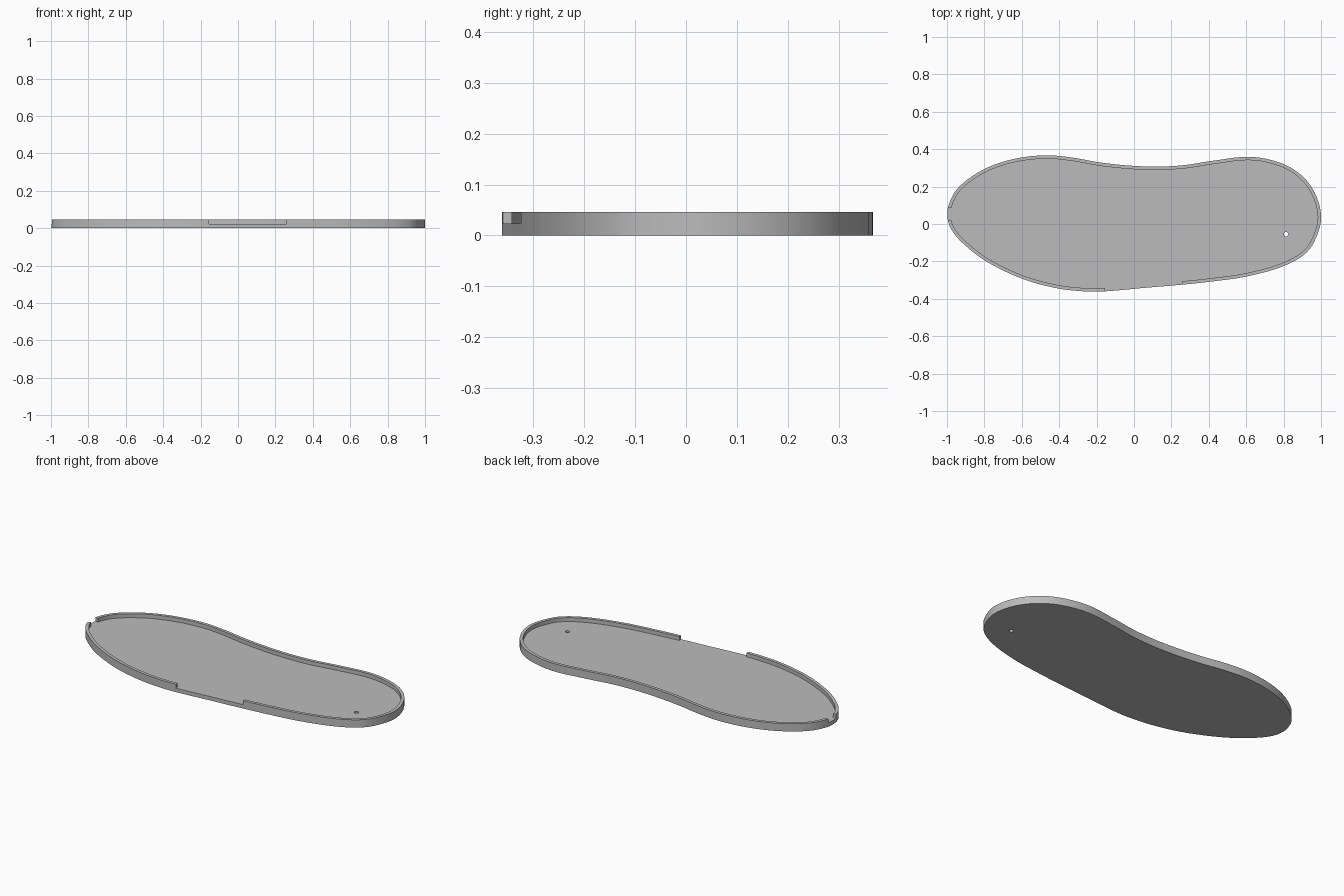
import bpy
import math
from mathutils import Vector
from mathutils.geometry import interpolate_bezier

HEIGHT, FLOOR, WALL = 0.046, 0.023, 0.018
STEPS = 8

cube = bpy.data.objects.get("Cube")
if cube:
    bpy.data.objects.remove(cube)

grey = bpy.data.materials.new("grey")
grey.use_nodes = True
grey.diffuse_color = (0.5, 0.5, 0.5, 1)
grey.node_tree.nodes["Principled BSDF"].inputs["Base Color"].default_value = grey.diffuse_color

# Sole outline, clockwise from the upper side of the toe notch
outline = [Vector(p) for p in (
    (-.994, .09), (-.955, .175), (-.88, .245), (-.76, .312), (-.61, .354), (-.46, .367),
    (-.33, .355), (-.18, .329), (-.02, .312), (.13, .307), (.27, .315), (.42, .338),
    (.62, .359), (.78, .328), (.89, .265), (.965, .17), (1, .05), (.983, -.05),
    (.925, -.15), (.8, -.225), (.6, -.281), (.42, -.307), (.26, -.324),
    (.05, -.342), (-.155, -.36), (-.27, -.36), (-.42, -.342), (-.6, -.292),
    (-.79, -.2), (-.91, -.108), (-.97, -.04), (-.995, .02))]
count = len(outline)
SIDE_GAP = (22 * STEPS, 24 * STEPS)   # long opening along the front side
TOE_GAP = ((count - 1) * STEPS, count * STEPS)


def smooth_loop(points):
    """Bezier-smoothed closed loop through the points."""
    n = len(points)
    tangents = [(points[(i + 1) % n] - points[i - 1]).normalized() for i in range(n)]
    result = []
    for i in range(n):
        a, b = points[i], points[(i + 1) % n]
        reach = (b - a).length / 3
        span = interpolate_bezier(a, a + tangents[i] * reach,
                                  b - tangents[(i + 1) % n] * reach, b, STEPS + 1)
        result += [Vector(p[:2]) for p in span[:-1]]
    return result


def plate(name, loops, low, high):
    """Solid plate from filled 2D loops; inner loops become holes."""
    curve = bpy.data.curves.new(name, "CURVE")
    curve.dimensions = "2D"
    curve.fill_mode = "BOTH"
    curve.extrude = (high - low) / 2
    for loop in loops:
        spline = curve.splines.new("POLY")
        spline.points.add(len(loop) - 1)
        for point, co in zip(spline.points, loop):
            point.co = (co.x, co.y, 0, 1)
        spline.use_cyclic_u = True
    obj = bpy.data.objects.new(name, curve)
    bpy.context.collection.objects.link(obj)
    obj.location.z = (low + high) / 2
    bpy.ops.object.select_all(action="DESELECT")
    obj.select_set(True)
    bpy.context.view_layer.objects.active = obj
    bpy.ops.object.convert(target="MESH")
    obj = bpy.context.object
    # Weld the caps to the sides
    bpy.ops.object.mode_set(mode="EDIT")
    bpy.ops.mesh.select_all(action="SELECT")
    bpy.ops.mesh.remove_doubles(threshold=0.00005)
    bpy.ops.mesh.normals_make_consistent(inside=False)
    bpy.ops.object.mode_set(mode="OBJECT")
    return obj


edge = smooth_loop(outline)
total = len(edge)

# Recess follows the rim inside, and runs out past the edge at the two openings
recess = []
for i, point in enumerate(edge):
    along = (edge[(i + 1) % total] - edge[i - 1]).normalized()
    inward = Vector((along.y, -along.x))
    inner, outer = point + inward * WALL, point - inward * 0.03
    if i in (SIDE_GAP[0], TOE_GAP[0]):
        recess += [inner, outer]
    elif i in (SIDE_GAP[1], TOE_GAP[1] % total):
        recess += [outer, inner]
    elif SIDE_GAP[0] < i < SIDE_GAP[1] or i > TOE_GAP[0]:
        recess.append(outer)
    else:
        recess.append(inner)

# Small through hole near the heel
hole = [Vector((0.813 + 0.012 * math.cos(a), -0.055 + 0.012 * math.sin(a)))
        for a in (math.tau * k / 24 for k in range(24))]

cutter = plate("recess_cutter", [recess], FLOOR, HEIGHT + 0.05)
cutter.hide_render = True
tray = plate("sole_tray", [edge, hole], 0, HEIGHT)

# Hollow the tray, leaving the floor and the rim
cut = tray.modifiers.new("recess", "BOOLEAN")
cut.operation = "DIFFERENCE"
cut.solver = "EXACT"
cut.object = cutter
bpy.ops.object.modifier_apply(modifier=cut.name)
bpy.data.objects.remove(cutter)

tray.data.materials.clear()
tray.data.materials.append(grey)
bpy.ops.object.shade_smooth_by_angle(angle=math.radians(30))
